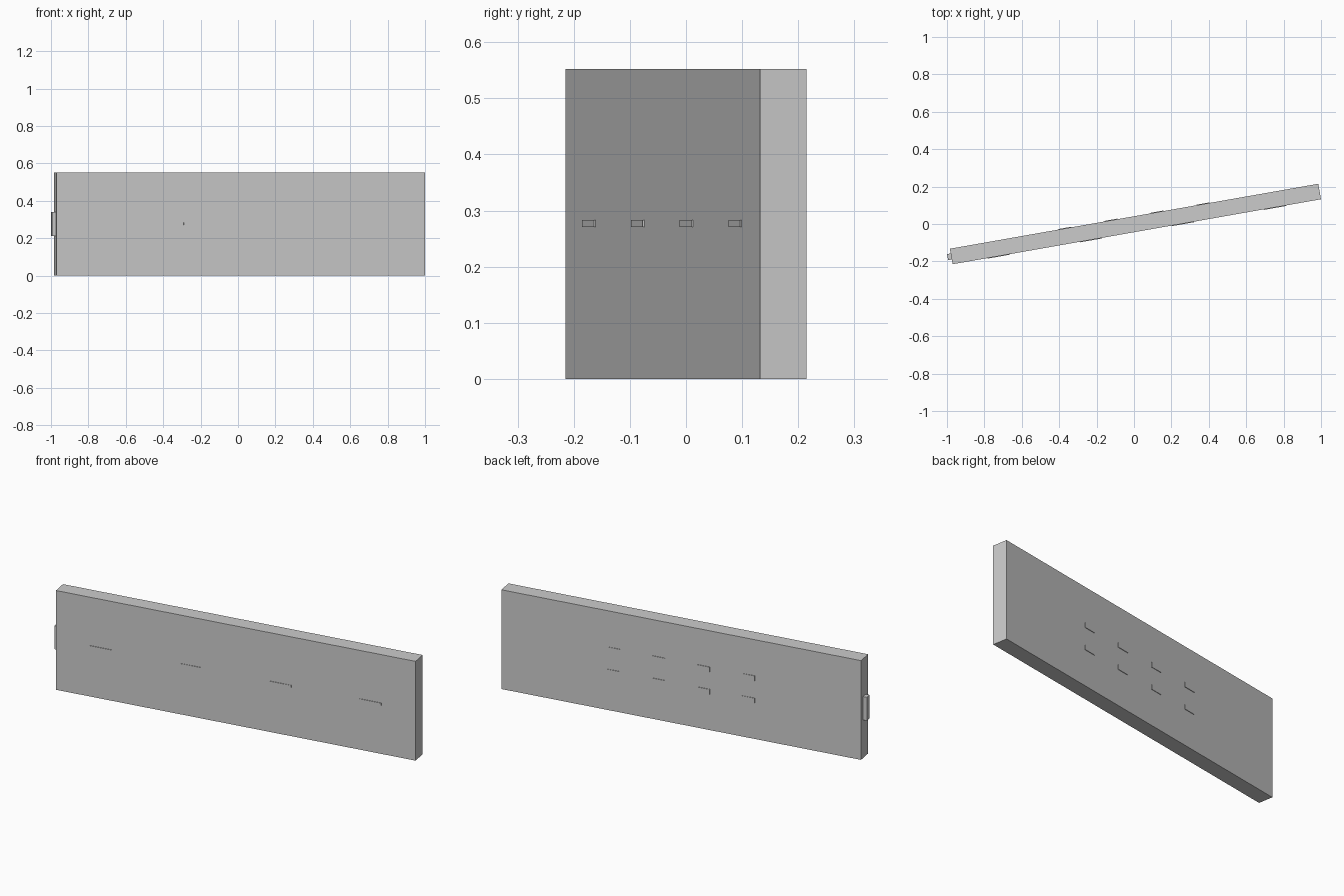
import bpy
from math import radians
from mathutils import Matrix

if "Cube" in bpy.data.objects:
    bpy.data.objects.remove(bpy.data.objects["Cube"])

LENGTH, THICK, HEIGHT = 2.0, 0.084, 0.552
MID = HEIGHT / 2
# everything is laid out along x, then turned ten degrees about z
TURN = Matrix.Translation((0.0077, 0, 0)) @ Matrix.Rotation(radians(10), 4, 'Z')


def box(name, size, centre):
    bpy.ops.mesh.primitive_cube_add(size=1)
    ob = bpy.context.object
    ob.name = name
    ob.data.transform(TURN @ Matrix.Translation(centre) @ Matrix.Diagonal((*size, 1)))
    return ob


# main slab
box("panel", (LENGTH, THICK, HEIGHT), (0, 0, MID))

# four slim raised strips on the front face
P = 0.003
for i in range(4):
    box(f"front_strip_{i + 1}", (0.12, 2 * P, 0.013),
        (-0.75 + 0.5 * i, -THICK / 2, MID + 0.001))

# two rows of four small pads on the back face
for row, dz in enumerate((-0.062, 0.062)):
    for i in range(4):
        box(f"back_pad_{row + 1}_{i + 1}", (0.07, 2 * P, 0.027),
            (-0.375 + 0.25 * i, THICK / 2, MID + dz))

# upright grip on the left end
box("end_grip", (0.04, 0.033, 0.13), (-LENGTH / 2, 0, MID))
